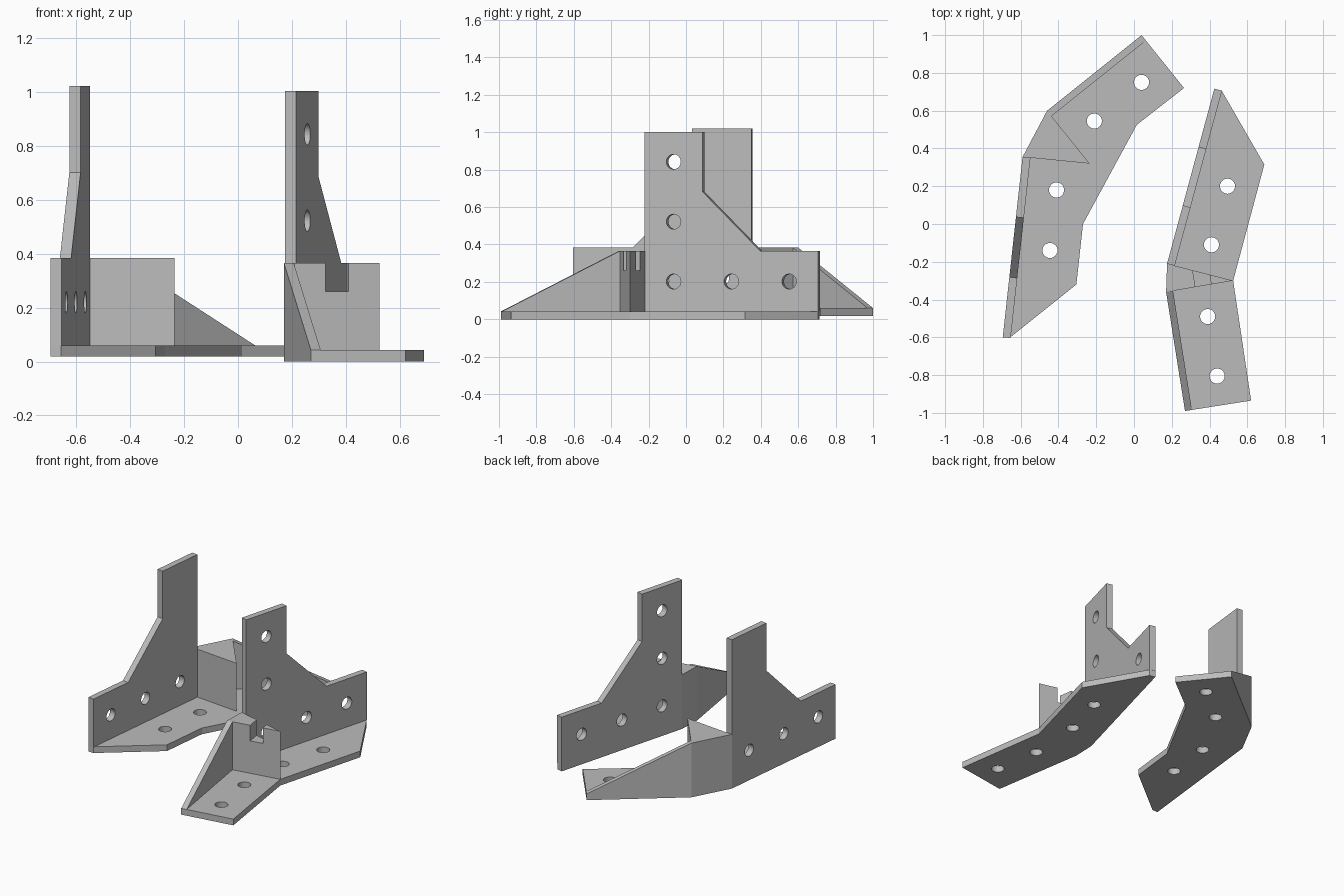
import bpy, bmesh
from math import pi
from mathutils import Matrix, Vector

if "Cube" in bpy.data.objects:
    bpy.data.objects.remove(bpy.data.objects["Cube"])

grey = bpy.data.materials.new("plain grey")
grey.use_nodes = True
grey.diffuse_color = (0.5, 0.5, 0.5, 1)
grey.node_tree.nodes["Principled BSDF"].inputs["Base Color"].default_value = (0.5, 0.5, 0.5, 1)

T = 0.042       # plate thickness
U = 0.32        # hole pitch
WALL = 0.365    # height of the low walls
R = 0.04        # hole radius
UP = Vector((0, 0, 1))


def frame(origin, a, b, c):
    """Matrix that maps local axes to a, b, c at origin."""
    m = Matrix((a, b, c)).transposed().to_4x4()
    m.translation = origin
    return m


def prism(name, profile, depth, m):
    """Extrude a flat profile along local z and place it with m."""
    bm = bmesh.new()
    face = bm.faces.new([bm.verts.new((p[0], p[1], 0)) for p in profile])
    new = bmesh.ops.extrude_face_region(bm, geom=[face])["geom"]
    bmesh.ops.translate(bm, vec=(0, 0, depth),
                        verts=[v for v in new if isinstance(v, bmesh.types.BMVert)])
    bm.transform(m)
    bmesh.ops.recalc_face_normals(bm, faces=bm.faces)
    return finish(name, bm)


def finish(name, bm):
    mesh = bpy.data.meshes.new(name)
    bm.to_mesh(mesh)
    bm.free()
    mesh.materials.append(grey)
    ob = bpy.data.objects.new(name, mesh)
    bpy.context.collection.objects.link(ob)
    return ob


def cut(ob, cutter):
    """Subtract the cutter, then discard it."""
    mod = ob.modifiers.new("cut", "BOOLEAN")
    mod.operation = "DIFFERENCE"
    mod.solver = "EXACT"
    mod.object = cutter
    bpy.context.view_layer.update()
    bpy.context.view_layer.objects.active = ob
    bpy.ops.object.modifier_apply(modifier=mod.name)
    bpy.data.objects.remove(cutter)


def drill(ob, points, m):
    """Round holes through a plate at local points, along local z."""
    bm = bmesh.new()
    for x, y in points:
        bmesh.ops.create_cone(bm, cap_ends=True, segments=32, radius1=R, radius2=R,
                              depth=0.3, matrix=Matrix.Translation((x, y, 0)))
    bm.transform(m)
    bmesh.ops.recalc_face_normals(bm, faces=bm.faces)
    cut(ob, finish("hole_cutter", bm))


def bracket(side, z0, plan, holes, corner, far, bend, tip, inner):
    """One corner bracket: base, tall upright, sloped gusset and notched wedge."""
    flat = Matrix.Translation((0, 0, z0))
    base = prism(side + "_base_plate", plan, T, flat)
    drill(base, holes, flat)

    P, F, Q, E, I = (Vector((*p, z0 + T)) for p in (corner, far, bend, tip, inner))

    # Tall upright with a stepped, slanted outline
    u = (F - P).normalized()
    v = (I - P) - u * (I - P).dot(u)
    v.normalize()
    m = frame(P, u, UP, v)
    low = WALL - T
    outline = [(0, 0), (3 * U, 0), (3 * U, low), (2 * U, low),
               (U, 2 * U), (U, 3 * U), (0, 3 * U)]
    upright = prism(side + "_upright", outline, T, m)
    h = U / 2
    drill(upright, [(h, h), (h, h + U), (h, h + 2 * U), (h + U, h), (h + 2 * U, h)], m)

    # Sloped gusset along the outer edge of the angled leg
    w = (E - Q).normalized()
    n = (I - Q) - w * (I - Q).dot(w)
    n.normalize()
    prism(side + "_gusset", [(0, 0), ((E - Q).length, 0), (0, low)], 0.037,
          frame(Q, w, UP, n))

    # Wedge block joining the two legs, with a square notch in its top
    wedge = prism(side + "_wedge_block", [corner, bend, inner], low,
                  Matrix.Translation((0, 0, z0 + T)))
    notch = prism("notch_cutter", [(-0.5, 0.157), (0.2, 0.157), (0.2, 0.242), (-0.5, 0.242)],
                  0.3, frame(Q + UP * (0.26 - T), w, n, UP))
    cut(wedge, notch)


bracket("left", 0.0,
        [(0.425, 0.715), (0.465, 0.705), (0.69, 0.315), (0.525, -0.30),
         (0.62, -0.935), (0.27, -0.99), (0.17, -0.36), (0.175, -0.21)],
        [(0.44, -0.805), (0.39, -0.49), (0.41, -0.11), (0.495, 0.20)],
        (0.175, -0.21), (0.425, 0.715), (0.17, -0.36), (0.27, -0.99), (0.525, -0.30))

bracket("right", 0.018,
        [(-0.695, -0.60), (-0.655, -0.60), (-0.305, -0.32), (-0.27, 0.0), (0.015, 0.525),
         (0.265, 0.72), (0.04, 1.0), (-0.46, 0.60), (-0.59, 0.355)],
        [(0.04, 0.75), (-0.21, 0.545), (-0.41, 0.18), (-0.445, -0.14)],
        (-0.59, 0.355), (-0.695, -0.60), (-0.46, 0.60), (0.04, 1.0), (-0.235, 0.32))
